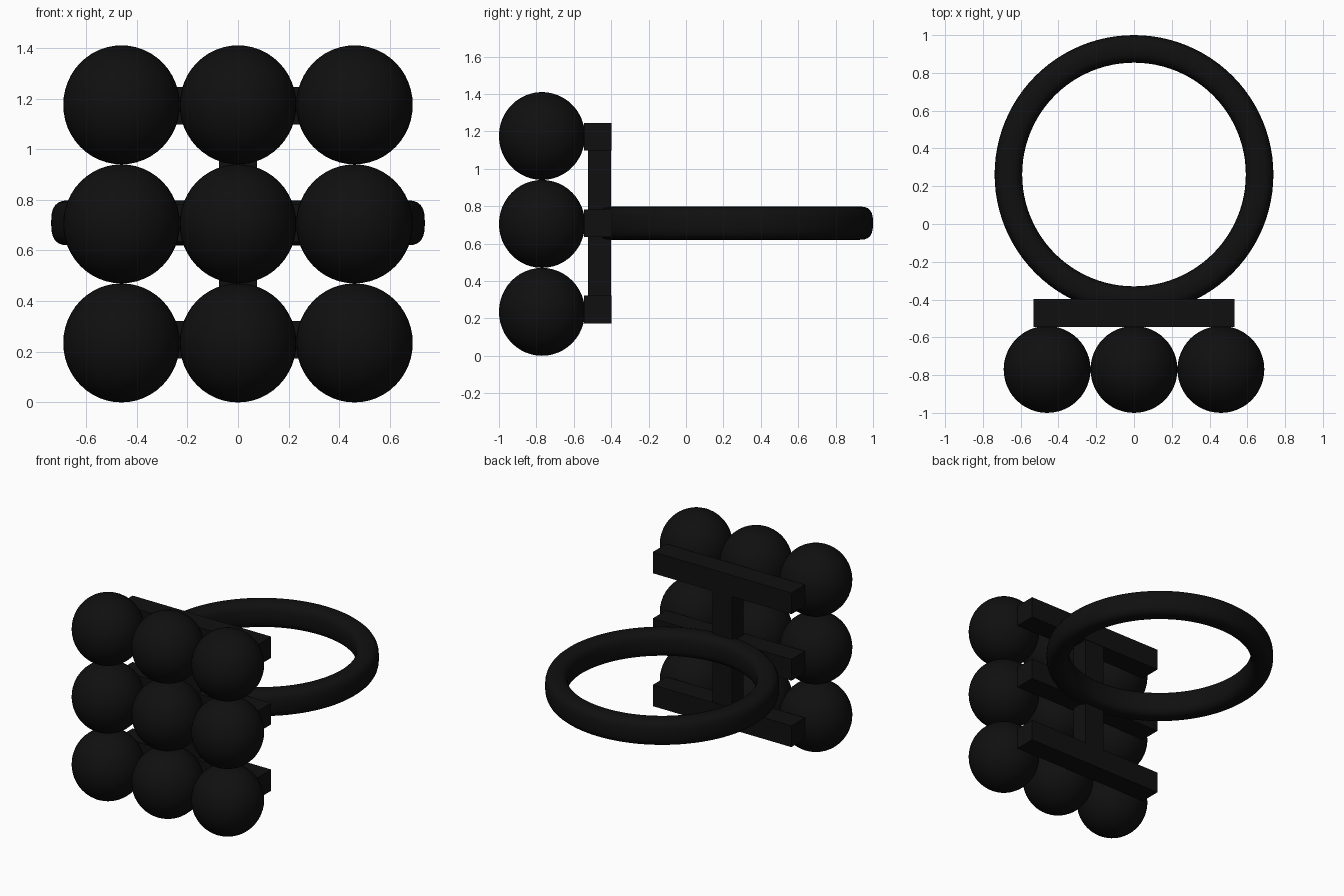
import bpy, bmesh, math

if "Cube" in bpy.data.objects:
    bpy.data.objects.remove(bpy.data.objects["Cube"])

black = bpy.data.materials.new("near_black")
black.diffuse_color = (0.005, 0.005, 0.005, 1)
black.use_nodes = True
black.node_tree.nodes["Principled BSDF"].inputs["Base Color"].default_value = black.diffuse_color


def finish(name, bm, smooth=False):
    bmesh.ops.recalc_face_normals(bm, faces=bm.faces[:])
    for f in bm.faces:
        f.smooth = smooth
    me = bpy.data.meshes.new(name)
    bm.to_mesh(me)
    bm.free()
    me.materials.append(black)
    ob = bpy.data.objects.new(name, me)
    bpy.context.collection.objects.link(ob)
    return ob


def box(name, lo, hi):
    bm = bmesh.new()
    bmesh.ops.create_cube(bm, size=1)
    for v in bm.verts:
        v.co = [(a + b) / 2 + c * (b - a) for a, b, c in zip(lo, hi, v.co)]
    return finish(name, bm)


def ball(name, centre, radii):
    bm = bmesh.new()
    bmesh.ops.create_uvsphere(bm, u_segments=48, v_segments=24, radius=1)
    for v in bm.verts:
        v.co = [m + r * c for m, r, c in zip(centre, radii, v.co)]
    return finish(name, bm, True)


# 3 x 3 grid of balls, with a crossbar behind each row
for row, label in enumerate(("lower", "middle", "upper")):
    z = 0.235 + 0.47 * row
    for col, side in enumerate(("left", "centre", "right")):
        ball(f"{label}_{side}_ball", (0.46 * (col - 1), -0.77, z), (0.23, 0.23, 0.235))
    zb = 0.709 + 0.462 * (row - 1)
    box(f"{label}_crossbar", (-0.533, -0.545, zb - 0.074), (0.533, -0.397, zb + 0.074))

# upright joining the crossbars
box("upright", (-0.075, -0.525, 0.2), (0.075, -0.4, 1.2))

# finger band: rounded-square section swept round a circle
bm = bmesh.new()
N, M = 96, 24


def power(c):
    return math.copysign(abs(c) ** (2 / 2.8), c)


rings = []
for i in range(N):
    a = 2 * math.pi * i / N
    ring = []
    for j in range(M):
        t = 2 * math.pi * j / M
        r = 0.665 + 0.073 * power(math.cos(t))
        z = 0.709 + 0.089 * power(math.sin(t))
        ring.append(bm.verts.new((r * math.cos(a), 0.262 + r * math.sin(a), z)))
    rings.append(ring)
for i in range(N):
    p, q = rings[i], rings[(i + 1) % N]
    for j in range(M):
        k = (j + 1) % M
        bm.faces.new((p[j], q[j], q[k], p[k]))
finish("finger_band", bm, True)
